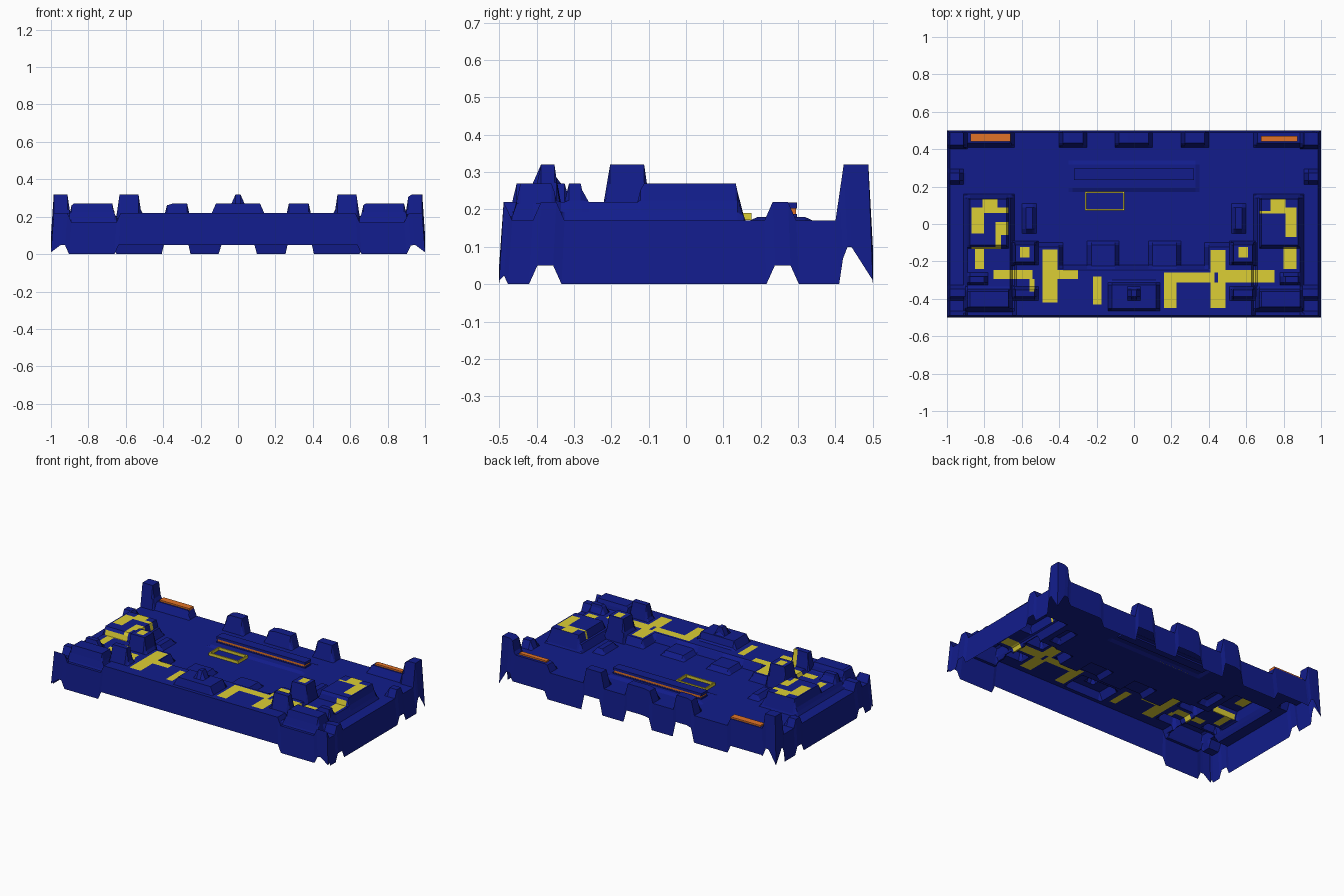
import bpy, bmesh

if "Cube" in bpy.data.objects:
    bpy.data.objects.remove(bpy.data.objects["Cube"])

W = 0.022            # width of the sloped flank of each step
RX, RY = 0.985, 0.488  # rim of the top sheet; walls flare out to 1.0 x 0.5


def material(name, rgb):
    m = bpy.data.materials.new(name)
    m.diffuse_color = (*rgb, 1)
    m.use_nodes = True
    m.node_tree.nodes["Principled BSDF"].inputs["Base Color"].default_value = m.diffuse_color
    return m


blue = material("hull_blue", (0.006, 0.012, 0.26))
yellow = material("panel_yellow", (0.72, 0.62, 0.035))
orange = material("strip_orange", (0.75, 0.17, 0.02))

# raised steps, mirrored in x: x0, x1, y0, y1, lift
mirrored = [
    (0.38, 0.65, -0.47, -0.10, 0.05), (0.08, 0.25, -0.30, -0.09, 0.03),
    (0.64, 0.91, -0.47, 0.16, 0.05), (0.66, 0.90, -0.14, 0.155, 0.10),
    (0.78, 0.90, -0.335, -0.26, 0.10), (0.65, 0.91, -0.465, -0.335, 0.10),
    (0.51, 0.655, -0.225, -0.09, 0.15), (0.51, 0.655, -0.41, -0.33, 0.15),
    (0.89, 2, -2, -0.465, 0.05), (0.89, 2, -0.41, -0.325, 0.05),
    (0.91, 2, 0.21, 0.295, 0.05), (0.89, 2, 0.40, 2, 0.15),
    (0.25, 0.40, 0.41, 2, 0.10), (0.64, 0.91, 0.41, 2, 0.05),
    (0.52, 0.60, -0.05, 0.11, 0.03),
]
central = [
    (-0.65, 0.65, -2, -0.22, 0.05), (-0.10, 0.10, 0.41, 2, 0.08),
    (-0.14, 0.14, -0.475, -0.30, 0.10), (-0.035, 0.035, -0.41, -0.33, 0.15),
    (-0.35, 0.35, 0.17, 0.34, 0.01),
]
steps = central + mirrored + [(-b, -a, c, d, h) for a, b, c, d, h in mirrored]

# yellow inlaid panels: x0, x1, y0, y1
panels_left = [
    (-0.87, -0.80, -0.05, 0.07), (-0.81, -0.73, 0.07, 0.135), (-0.87, -0.67, 0.06, 0.09),
    (-0.74, -0.67, -0.06, 0.01), (-0.74, -0.71, -0.13, -0.01), (-0.87, -0.71, -0.135, -0.12),
    (-0.85, -0.80, -0.24, -0.13), (-0.61, -0.56, -0.18, -0.12), (-0.75, -0.54, -0.295, -0.245),
    (-0.56, -0.53, -0.36, -0.295), (-0.49, -0.41, -0.42, -0.135), (-0.41, -0.30, -0.295, -0.245),
    (-0.22, -0.175, -0.43, -0.28),
]
panels_right = [
    (0.16, 0.23, -0.45, -0.26), (0.23, 0.43, -0.31, -0.26), (0.41, 0.49, -0.26, -0.14),
    (0.41, 0.49, -0.45, -0.31), (0.45, 0.75, -0.31, -0.245), (0.56, 0.61, -0.18, -0.12),
    (0.80, 0.87, -0.24, -0.12), (0.67, 0.83, 0.055, 0.07), (0.73, 0.81, 0.06, 0.135),
    (0.81, 0.87, -0.07, 0.09),
]
panels = panels_left + panels_right


def lift(x, y):
    best = 0
    for x0, x1, y0, y1, h in steps:
        d = min(x - x0, x1 - x, y - y0, y1 - y)
        best = max(best, h * min(1, max(0, d / W)))
    return best


def on_panel(x, y):
    return any(a < x < b and c < y < d for a, b, c, d in panels)


def grid_lines(axis, limit):
    """Grid lines at every step edge, flank foot and panel edge."""
    raw = set()
    for s in steps:
        lo, hi = s[axis * 2], s[axis * 2 + 1]
        raw |= {lo, lo + W, hi, hi - W}
    for p in panels:
        raw |= {p[axis * 2], p[axis * 2 + 1]}
    lines = [-limit]
    for v in sorted(raw):
        if v - lines[-1] > 0.004 and v < limit - 0.004:
            lines.append(v)
    return lines + [limit]


def finish(name, bm, mat):
    me = bpy.data.meshes.new(name)
    loose = [v for v in bm.verts if not v.link_faces]
    bmesh.ops.delete(bm, geom=loose, context='VERTS')
    bm.to_mesh(me)
    bm.free()
    me.materials.append(mat)
    ob = bpy.data.objects.new(name, me)
    bpy.context.collection.objects.link(ob)
    return ob


def sheet(name, mat, want_panel):
    xs, ys = grid_lines(0, RX), grid_lines(1, RY)
    nx, ny = len(xs), len(ys)
    bm = bmesh.new()
    v = [[bm.verts.new((x, y, 0.17 + lift(x, y))) for y in ys] for x in xs]
    for i in range(nx - 1):
        for j in range(ny - 1):
            mid = ((xs[i] + xs[i + 1]) / 2, (ys[j] + ys[j + 1]) / 2)
            if on_panel(*mid) == want_panel:
                bm.faces.new((v[i][j], v[i + 1][j], v[i + 1][j + 1], v[i][j + 1]))
    if not want_panel:
        # outer walls: drop the rim to a stepped lower edge
        rim = ([v[i][0] for i in range(nx - 1)] + [v[-1][j] for j in range(ny - 1)]
               + [v[i][-1] for i in range(nx - 1, 0, -1)] + [v[0][j] for j in range(ny - 1, 0, -1)])
        low = []
        for r in rim:
            corner = abs(r.co.x) > RX - 1e-4 and abs(r.co.y) > RY - 1e-4
            z = 0.01 if corner else min(0.10, r.co.z - 0.17)
            low.append(bm.verts.new((r.co.x / RX, r.co.y * 0.5 / RY, z)))
        for k in range(len(rim)):
            n = (k + 1) % len(rim)
            bm.faces.new((rim[k], low[k], low[n], rim[n]))
    return finish(name, bm, mat)


def box(name, mat, x0, x1, y0, y1, z0, z1):
    bm = bmesh.new()
    bmesh.ops.create_cube(bm, size=1)
    for q in bm.verts:
        q.co = ((x0 + x1) / 2 + q.co.x * (x1 - x0), (y0 + y1) / 2 + q.co.y * (y1 - y0),
                (z0 + z1) / 2 + q.co.z * (z1 - z0))
    return finish(name, bm, mat)


# stepped hull and inlaid panels share one grid
sheet("stepped_hull", blue, False)
sheet("inlaid_panels", yellow, True)

# long vent: base, orange strip, cap
box("vent_base", blue, -0.32, 0.32, 0.235, 0.297, 0.17, 0.188)
box("vent_strip", orange, -0.313, 0.313, 0.237, 0.295, 0.188, 0.202)
box("vent_cap", blue, -0.32, 0.32, 0.235, 0.297, 0.202, 0.218)

# orange strips at the back
box("back_strip_left", orange, -0.875, -0.66, 0.44, 0.483, 0.21, 0.23)
box("back_strip_right", orange, 0.68, 0.875, 0.44, 0.47, 0.21, 0.23)

# thin rectangular frame on the deck
T = 0.008
x0, x1, y0, y1 = -0.262, -0.05, 0.072, 0.175
for side, r in {"front": (x0, x1, y0, y0 + T), "back": (x0, x1, y1 - T, y1),
                "left": (x0, x0 + T, y0, y1), "right": (x1 - T, x1, y0, y1)}.items():
    box("deck_frame_" + side, yellow, *r, 0.172, 0.19)
